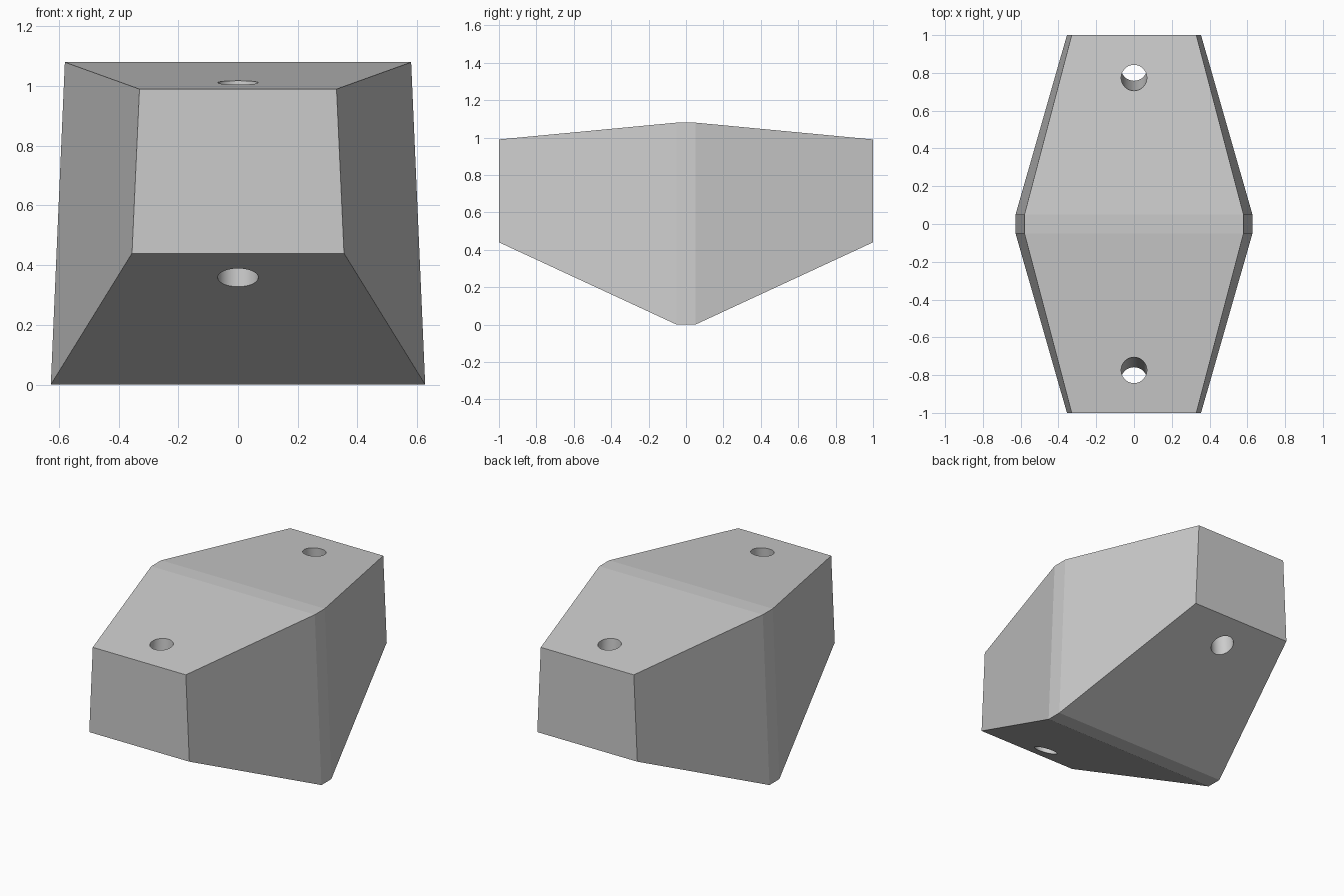
import bpy
import bmesh
from mathutils import Vector

if "Cube" in bpy.data.objects:
    bpy.data.objects.remove(bpy.data.objects["Cube"], do_unlink=True)

grey = bpy.data.materials.new("plain grey")
grey.use_nodes = True
colour = (0.6, 0.6, 0.6, 1)
grey.diffuse_color = colour
grey.node_tree.nodes["Principled BSDF"].inputs["Base Color"].default_value = colour


def add_object(name, bm):
    bmesh.ops.recalc_face_normals(bm, faces=bm.faces)
    mesh = bpy.data.meshes.new(name)
    bm.to_mesh(mesh)
    bm.free()
    mesh.materials.append(grey)
    obj = bpy.data.objects.new(name, mesh)
    bpy.context.scene.collection.objects.link(obj)
    return obj


# Tapered block: trapezoid sections lofted from front to back
def section(bm, y, low, high, low_half, high_half):
    corners = [(-low_half, low), (low_half, low), (high_half, high), (-high_half, high)]
    return [bm.verts.new((x, y, z)) for x, z in corners]


end = (0.44, 0.99, 0.355, 0.33)
middle = (0, 1.08, 0.627, 0.58)
bm = bmesh.new()
rings = [section(bm, y, *size) for y, size in
         ((-1, end), (-0.05, middle), (0.05, middle), (1, end))]
for a, b in zip(rings, rings[1:]):
    for i in range(4):
        j = (i + 1) % 4
        bm.faces.new((a[i], a[j], b[j], b[i]))
bm.faces.new(rings[0])
bm.faces.new(rings[-1])
block = add_object("tapered_block", bm)

# Slanted bolt holes, one near each end
for name, side in (("front", -1), ("back", 1)):
    top = Vector((0, side * 0.774, 1.011))
    bottom = Vector((0, side * 0.824, 0.359))
    axis = top - bottom
    bm = bmesh.new()
    bmesh.ops.create_cone(bm, cap_ends=True, segments=48, radius1=0.068,
                          radius2=0.068, depth=axis.length * 1.6)
    bmesh.ops.rotate(bm, verts=bm.verts, matrix=axis.to_track_quat("Z", "Y").to_matrix())
    bmesh.ops.translate(bm, verts=bm.verts, vec=(top + bottom) / 2)
    cutter = add_object(name + "_hole_cutter", bm)
    cutter.hide_render = True
    cutter.hide_viewport = True
    cut = block.modifiers.new(name + " hole", "BOOLEAN")
    cut.operation = "DIFFERENCE"
    cut.solver = "EXACT"
    cut.object = cutter

# Apply the cuts, then smooth only the round hole walls
depsgraph = bpy.context.evaluated_depsgraph_get()
finished = bpy.data.meshes.new_from_object(block.evaluated_get(depsgraph))
block.modifiers.clear()
block.data = finished
for obj in [o for o in bpy.data.objects if o.name.endswith("_hole_cutter")]:
    bpy.data.objects.remove(obj, do_unlink=True)
bpy.ops.object.select_all(action="DESELECT")
block.select_set(True)
bpy.context.view_layer.objects.active = block
bpy.ops.object.shade_smooth_by_angle(angle=0.15)
for face in block.data.polygons:
    if face.area > 0.02:
        face.use_smooth = False
